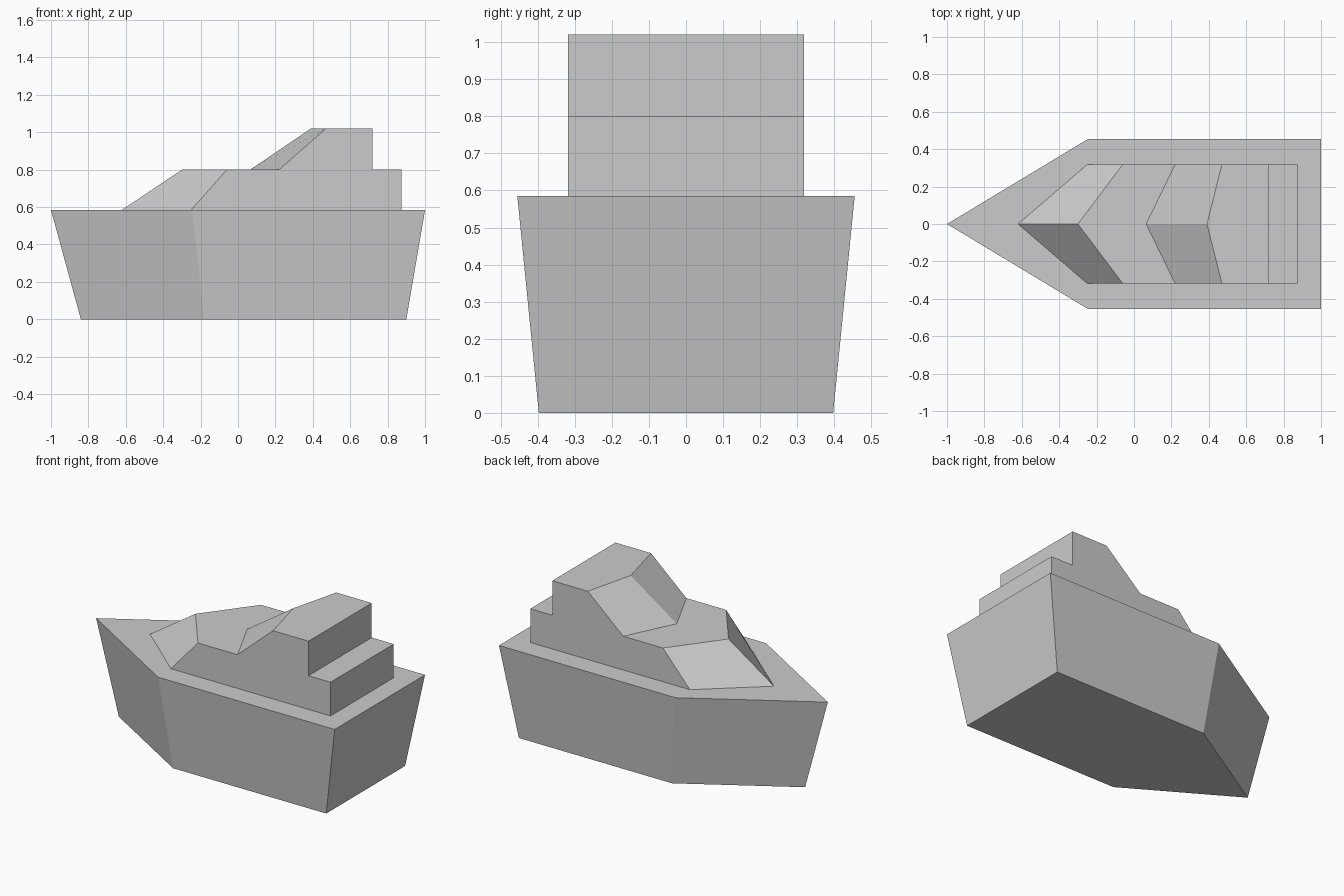
import bpy
import bmesh

if "Cube" in bpy.data.objects:
    bpy.data.objects.remove(bpy.data.objects["Cube"])


def pointed_plan(bow, shoulder, stern, half, z):
    """Five-sided outline: pointed bow at -x, flat stern at +x."""
    return [(bow, 0, z), (shoulder, -half, z), (stern, -half, z),
            (stern, half, z), (shoulder, half, z)]


def loft(name, lower, upper, closed_bottom=False):
    """Join two outlines with flat side walls and cap the top."""
    bm = bmesh.new()
    low = [bm.verts.new(p) for p in pointed_plan(*lower)]
    top = [bm.verts.new(p) for p in pointed_plan(*upper)]
    n = len(low)
    for i in range(n):
        j = (i + 1) % n
        bm.faces.new((low[i], low[j], top[j], top[i]))
    bm.faces.new(top)
    if closed_bottom:
        bm.faces.new(low[::-1])
    bm.normal_update()
    mesh = bpy.data.meshes.new(name)
    bm.to_mesh(mesh)
    bm.free()
    obj = bpy.data.objects.new(name, mesh)
    bpy.context.collection.objects.link(obj)
    return obj


DECK, ROOF, TOP = 0.585, 0.80, 1.02

# Flared hull with flat deck
loft("hull", (-0.84, -0.18, 0.90, 0.397, 0), (-1.0, -0.245, 1.0, 0.455, DECK), True)

# Lower cabin with raked, pointed front (sits open on the deck)
loft("lower_cabin", (-0.62, -0.25, 0.875, 0.318, DECK), (-0.30, -0.06, 0.875, 0.318, ROOF))

# Wheelhouse on the cabin roof
loft("wheelhouse", (0.065, 0.22, 0.72, 0.318, ROOF), (0.39, 0.47, 0.72, 0.318, TOP))
